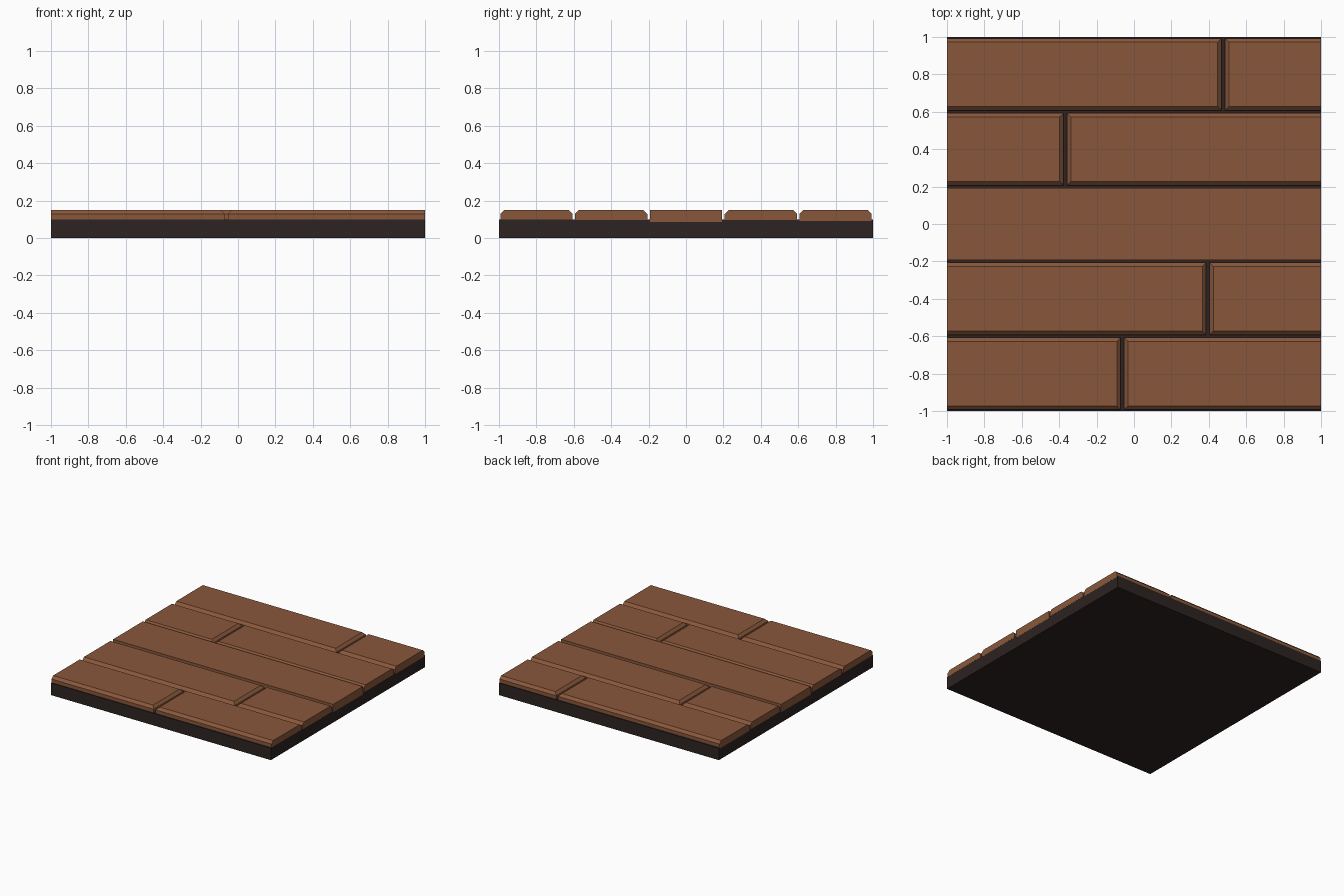
import bpy, bmesh

if "Cube" in bpy.data.objects:
    bpy.data.objects.remove(bpy.data.objects["Cube"])


def material(name, rgb):
    m = bpy.data.materials.new(name)
    m.diffuse_color = (*rgb, 1)
    m.use_nodes = True
    m.node_tree.nodes["Principled BSDF"].inputs["Base Color"].default_value = m.diffuse_color
    return m


WOOD = material("brown_wood", (0.25, 0.097, 0.044))
DARK = material("dark_base", (0.026, 0.017, 0.016))

CHAMFER = 0.021
TOP = 0.15


def box(name, lo, hi, mat, chamfer=False):
    """Box from corner to corner; chamfer cuts the top edges except on the outer tile ends."""
    bm = bmesh.new()
    bmesh.ops.create_cube(bm, size=1)
    for v in bm.verts:
        v.co = [lo[i] if v.co[i] < 0 else hi[i] for i in range(3)]
    if chamfer:
        edges = [e for e in bm.edges
                 if all(abs(v.co.z - hi[2]) < 1e-5 for v in e.verts)
                 and not all(abs(v.co.x) > 0.995 for v in e.verts)]
        bmesh.ops.bevel(bm, geom=edges, offset=CHAMFER, segments=1,
                        affect='EDGES', profile=0.5)
    bmesh.ops.recalc_face_normals(bm, faces=bm.faces)
    me = bpy.data.meshes.new(name)
    bm.to_mesh(me)
    bm.free()
    me.materials.append(mat)
    ob = bpy.data.objects.new(name, me)
    bpy.context.collection.objects.link(ob)
    return ob


# Dark slab under the boards
box("floor_base", (-0.999, -1, 0), (0.999, 1, 0.1), DARK)

# Five rows of boards: seam position (None = unbroken) and underside height
rows = [(-0.062, 0.1), (0.395, 0.096), (None, 0.085), (-0.368, 0.096), (0.477, 0.091)]
GAP = 0.009
for r, (seam, bottom) in enumerate(rows):
    y0 = -1 + 0.4 * r + 0.007
    y1 = y0 + 0.386
    spans = [(-1, 1)] if seam is None else [(-1, seam - GAP), (seam + GAP, 1)]
    for k, (x0, x1) in enumerate(spans):
        box(f"floor_board_{r + 1}_{k + 1}", (x0, y0, bottom), (x1, y1, TOP), WOOD, True)
